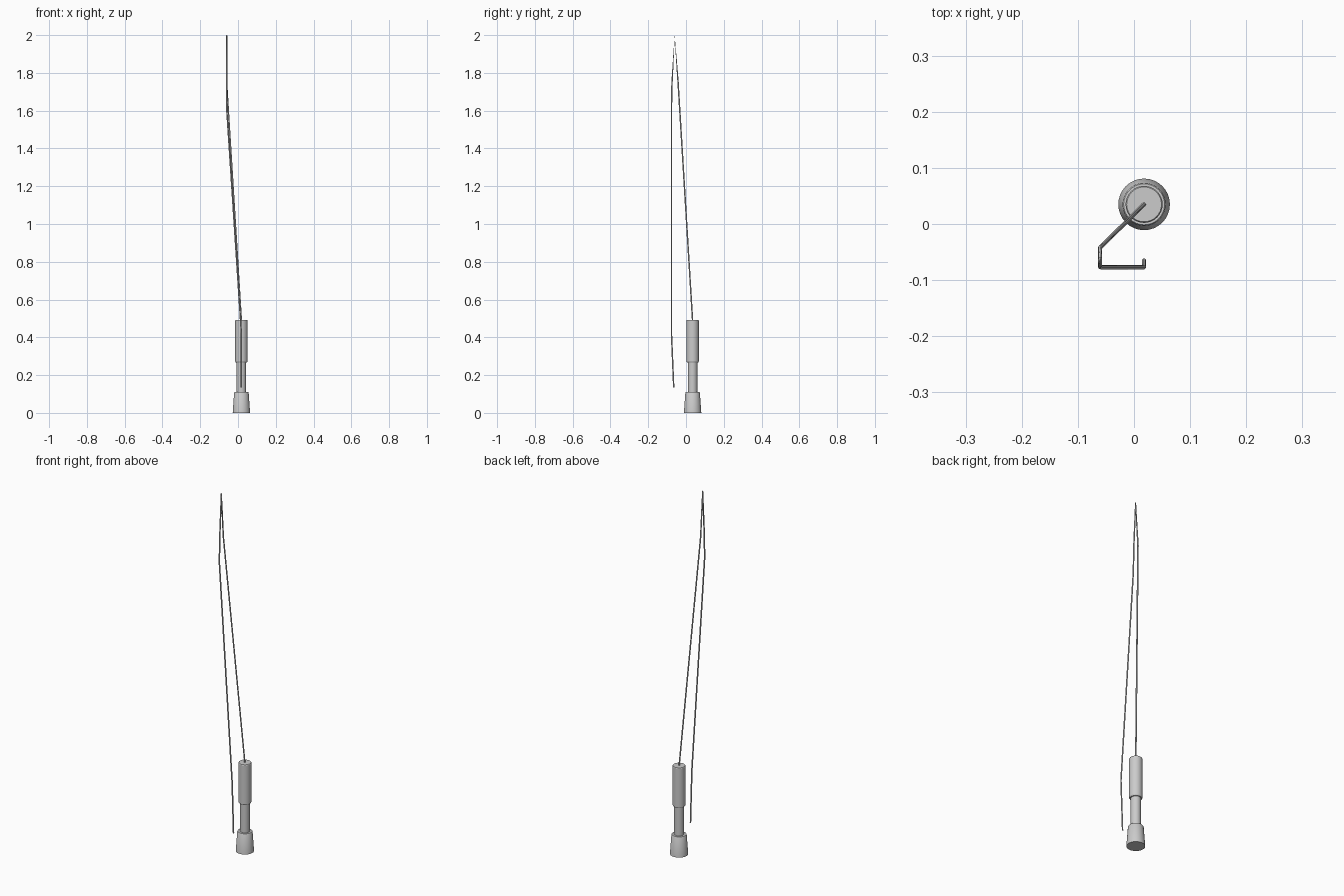
import bpy, bmesh, math

if "Cube" in bpy.data.objects:
    bpy.data.objects.remove(bpy.data.objects["Cube"])

CX, CY = 0.018, 0.035   # axis of the handle
SEG = 32


def lathe(name, profile):
    """Closed solid of revolution from (radius, z) points, capped at both ends."""
    bm = bmesh.new()
    rings = []
    for r, z in profile:
        rings.append([bm.verts.new((r * math.cos(2 * math.pi * i / SEG),
                                    r * math.sin(2 * math.pi * i / SEG), z))
                      for i in range(SEG)])
    for a, b in zip(rings, rings[1:]):
        for i in range(SEG):
            j = (i + 1) % SEG
            bm.faces.new((a[i], a[j], b[j], b[i]))
    bm.faces.new(rings[0][::-1])
    bm.faces.new(rings[-1])
    mesh = bpy.data.meshes.new(name)
    bm.to_mesh(mesh)
    bm.free()
    ob = bpy.data.objects.new(name, mesh)
    ob.location = (CX, CY, 0)
    bpy.context.collection.objects.link(ob)
    smooth(ob)
    return ob


def smooth(ob):
    bpy.ops.object.select_all(action='DESELECT')
    ob.select_set(True)
    bpy.context.view_layer.objects.active = ob
    bpy.ops.object.shade_smooth_by_angle(angle=math.radians(30))


# Tapered weight at the foot
lathe("base_weight", [(0.046, 0), (0.0385, 0.107), (0.0365, 0.11)])
# Thin neck between weight and grip
lathe("neck", [(0.025, 0.105), (0.025, 0.275)])
# Thick upper grip with slightly eased rims
lathe("grip", [(0.030, 0.268), (0.033, 0.273), (0.033, 0.488), (0.031, 0.491)])

# Cord: rises from the grip, folds at the top and hangs down in front
path = [(CX, CY, 0.485), (-0.0605, -0.042, 1.75), (-0.0605, -0.060, 1.996),
        (-0.0605, -0.074, 1.75), (-0.0605, -0.077, 1.62),
        (0.018, -0.077, 0.42), (0.018, -0.065, 0.135)]
curve = bpy.data.curves.new("cord", 'CURVE')
curve.dimensions = '3D'
curve.bevel_depth = 0.0038
curve.bevel_resolution = 1
curve.use_fill_caps = True
spline = curve.splines.new('POLY')
spline.points.add(len(path) - 1)
for p, co in zip(spline.points, path):
    p.co = (*co, 1)
cord = bpy.data.objects.new("cord", curve)
bpy.context.collection.objects.link(cord)
